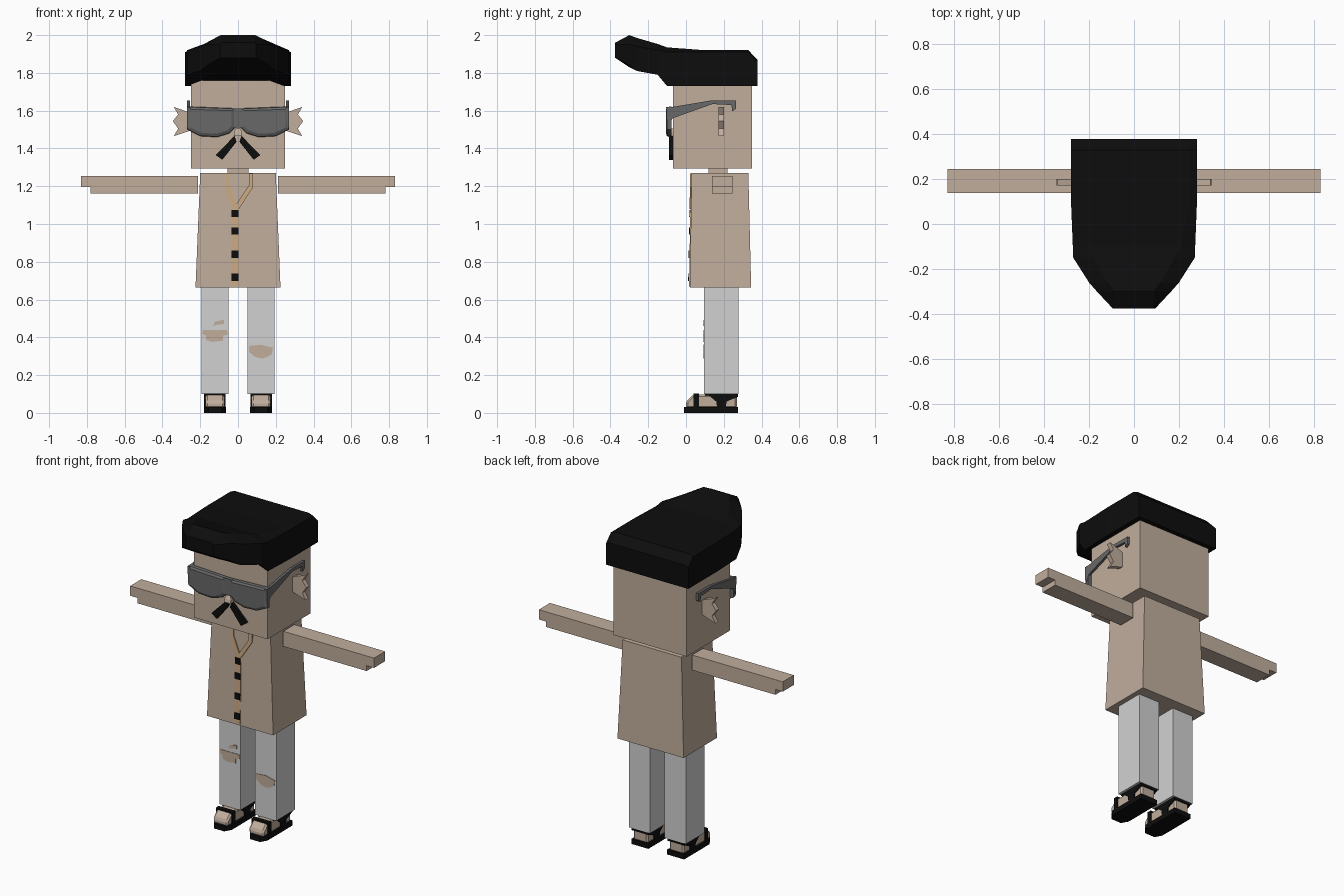
import bpy
import bmesh

default_cube = bpy.data.objects.get("Cube")
if default_cube:
    bpy.data.objects.remove(default_cube, do_unlink=True)


def make_material(name, red, green, blue):
    material = bpy.data.materials.new(name)
    material.use_nodes = True
    colour = (red, green, blue, 1)
    material.diffuse_color = colour
    material.node_tree.nodes["Principled BSDF"].inputs["Base Color"].default_value = colour
    return material


skin = make_material("skin beige", .53, .42, .335)
black = make_material("soft black", .004, .004, .004)
denim = make_material("pale grey denim", .64, .64, .64)
lens_grey = make_material("glasses grey", .14, .14, .14)
tan = make_material("collar tan", .6, .41, .23)


def loft(name, rings, material):
    """Join equal-sized rings of points with quads and close both ends."""
    mesh = bpy.data.meshes.new(name)
    builder = bmesh.new()
    loops = [[builder.verts.new(point) for point in ring] for ring in rings]
    count = len(loops[0])
    for lower, upper in zip(loops, loops[1:]):
        for i in range(count):
            j = (i + 1) % count
            builder.faces.new((lower[i], lower[j], upper[j], upper[i]))
    builder.faces.new(loops[0])
    builder.faces.new(loops[-1])
    bmesh.ops.recalc_face_normals(builder, faces=builder.faces)
    builder.to_mesh(mesh)
    builder.free()
    mesh.materials.append(material)
    part = bpy.data.objects.new(name, mesh)
    bpy.context.collection.objects.link(part)
    return part


def rectangle(left, right, front, back, height):
    return [(left, front, height), (right, front, height),
            (right, back, height), (left, back, height)]


def box(name, left, right, front, back, bottom, top, material):
    return loft(name, [rectangle(left, right, front, back, bottom),
                       rectangle(left, right, front, back, top)], material)


def side_profile(name, outline, left, right, material):
    """Extrude a (y, z) outline across x."""
    return loft(name, [[(x, y, z) for y, z in outline] for x in (left, right)], material)


def front_profile(name, outline, front, back, material, side=1):
    """Extrude an (x, z) outline along y."""
    return loft(name, [[(side * x, y, z) for x, z in outline]
                       for y in (front, back)], material)


def shirt_front(z):
    return .02 + .01 * (z - .663) / .607


def shirt_plate(name, outline, material, raise_by):
    """Thin plate that follows the sloping shirt front."""
    return loft(name, [[(x, shirt_front(z) + offset, z) for x, z in outline]
                       for offset in (-raise_by, .001)], material)


# Head, neck and tapered shirt
box("head", -.25, .25, -.07, .35, 1.295, 1.76, skin)
box("neck", -.055, .055, .12, .22, 1.25, 1.31, skin)
loft("shirt", [rectangle(-.225, .225, .02, .345, .663),
               rectangle(-.2, .2, .03, .33, 1.27)], skin)


# Swept hair: y, half width, lower edge, side edge, top half width, top, middle underside
def hair_ring(y, width, low, shoulder, crown, top, under):
    half = [(.11 if width > .2 else width / 2, under), (width, low),
            (width, shoulder), (crown, top)]
    return ([(x, y, z) for x, z in half]
            + [(-x, y, z) for x, z in reversed(half)])


loft("hair", [hair_ring(*row) for row in (
    (.378, .28, 1.73, 1.86, .25, 1.87, 1.73),
    (.33, .28, 1.73, 1.91, .25, 1.92, 1.73),
    (.1, .28, 1.73, 1.91, .25, 1.92, 1.73),
    (-.1, .272, 1.73, 1.91, .21, 1.935, 1.79),
    (-.15, .27, 1.79, 1.92, .18, 1.953, 1.79),
    (-.26, .2, 1.81, 1.94, .12, 1.985, 1.81),
    (-.3, .165, 1.84, 1.95, .09, 2, 1.83),
    (-.375, .095, 1.88, 1.95, .085, 1.96, 1.88))], black)

# Nose and glasses bridge
loft("nose", [rectangle(-.022, .022, -.105, -.06, 1.465),
              rectangle(-.022, .022, -.1, -.06, 1.485),
              rectangle(-.012, .012, -.09, -.06, 1.505)], skin)
box("glasses_bridge", -.03, .03, -.1, -.078, 1.51, 1.612, lens_grey)

ear_outline = [(.24, 1.58), (.27, 1.595), (.34, 1.62), (.317, 1.58), (.345, 1.545),
               (.317, 1.505), (.34, 1.465), (.265, 1.49), (.24, 1.5)]
lens_outline = [(.015, 1.612), (.27, 1.622), (.27, 1.5), (.2, 1.465),
                (.11, 1.46), (.045, 1.48), (.015, 1.51)]
temple_outline = [(-.105, 1.62), (-.07, 1.62), (.14, 1.655), (.265, 1.655), (.265, 1.61),
                  (.245, 1.597), (.24, 1.63), (.14, 1.635), (-.07, 1.56), (-.1, 1.51)]
moustache_outline = [(.018, 1.467), (.118, 1.365), (.083, 1.34), (.008, 1.435)]
sole_outline = [(-.058, .275), (-.058, .03), (-.035, -.01),
                (.035, -.01), (.058, .03), (.058, .275)]
foot_outline = [(0, .025), (0, .06), (.04, .098), (.27, .098), (.27, .025)]
ankle_strap_outline = [(.105, .105), (.275, .105), (.275, .085), (.215, .06),
                       (.21, .025), (.165, .025), (.16, .06)]

for side, label in ((1, "left"), (-1, "right")):
    # Face details
    front_profile(label + "_ear", ear_outline, .172, .2, skin, side)
    front_profile(label + "_moustache", moustache_outline, -.09, -.065, black, side)
    loft(label + "_lens", [
        [(side * x, -.078, z) for x, z in lens_outline],
        [(side * (.14 + (x - .14) * .98), -.098, 1.55 + (z - 1.55) * .97)
         for x, z in lens_outline],
        [(side * (.14 + (x - .14) * .85), -.106, 1.55 + (z - 1.55) * .8)
         for x, z in lens_outline]], lens_grey)
    side_profile(label + "_temple", temple_outline, side * .255, side * .27, lens_grey)

    # Outstretched arm with a shorter lower layer
    shoulder, wrist, tip = side * .212, side * .78, side * .83
    box(label + "_arm_upper", shoulder, tip, .137, .245, 1.195, 1.255, skin)
    box(label + "_arm_lower", shoulder, wrist, .137, .245, 1.162, 1.195, skin)

    # Trouser leg
    middle = side * .122
    box(label + "_trouser_leg", middle - .072, middle + .072, .095, .278, .1, .67, denim)

    # Sandal with toe strap and forked ankle strap
    loft(label + "_sole", [[(middle + x, y, z) for x, y in sole_outline]
                           for z in (0, .03)], black)
    foot = side_profile(label + "_foot", foot_outline, middle - .05, middle + .05, skin)
    bevel = foot.modifiers.new("clipped edges", "BEVEL")
    bevel.width = .01
    bevel.segments = 1
    box(label + "_toe_strap", middle - .057, middle + .057, .04, .068, .025, .103, black)
    for edge in (-.057, .049):
        side_profile(label + "_ankle_strap", ankle_strap_outline,
                     middle + edge, middle + edge + .008, black)
    box(label + "_strap_top", middle - .057, middle + .057, .1, .14, .092, .104, black)
    box(label + "_heel_strap", middle - .057, middle + .057, .265, .275, .085, .105, black)

# Shirt opening: collar bands, placket and buttons
shirt_plate("placket", [(-.035, .67), (.003, .67), (.003, 1.1), (-.035, 1.1)], tan, .004)
shirt_plate("collar_right", [(-.07, 1.268), (-.048, 1.268), (-.046, 1.2), (-.005, 1.1),
                             (-.035, 1.085), (-.06, 1.16)], tan, .006)
shirt_plate("collar_left", [(.058, 1.268), (.08, 1.268), (.08, 1.195), (.005, 1.08),
                            (-.018, 1.09), (.058, 1.205)], tan, .008)
for height in (1.055, .963, .84, .718):
    low, high = height - .019, height + .019
    shirt_plate("button", [(-.034, low), (.002, low), (.002, high), (-.034, high)], black, .009)

# Torn patches on the trousers
torn_patches = {
    "right_knee_tear": [(-.185, .44), (-.058, .44), (-.053, .415), (-.08, .408), (-.08, .382),
                        (-.138, .376), (-.17, .387), (-.17, .408), (-.19, .42)],
    "right_small_tear": [(-.132, .461), (-.122, .483), (-.074, .493), (-.074, .472), (-.106, .467)],
    "left_knee_tear": [(.058, .355), (.122, .361), (.185, .345), (.18, .313),
                       (.159, .297), (.127, .287), (.09, .297), (.058, .324)],
}
for name, outline in torn_patches.items():
    front_profile(name, outline, .092, .097, skin)
